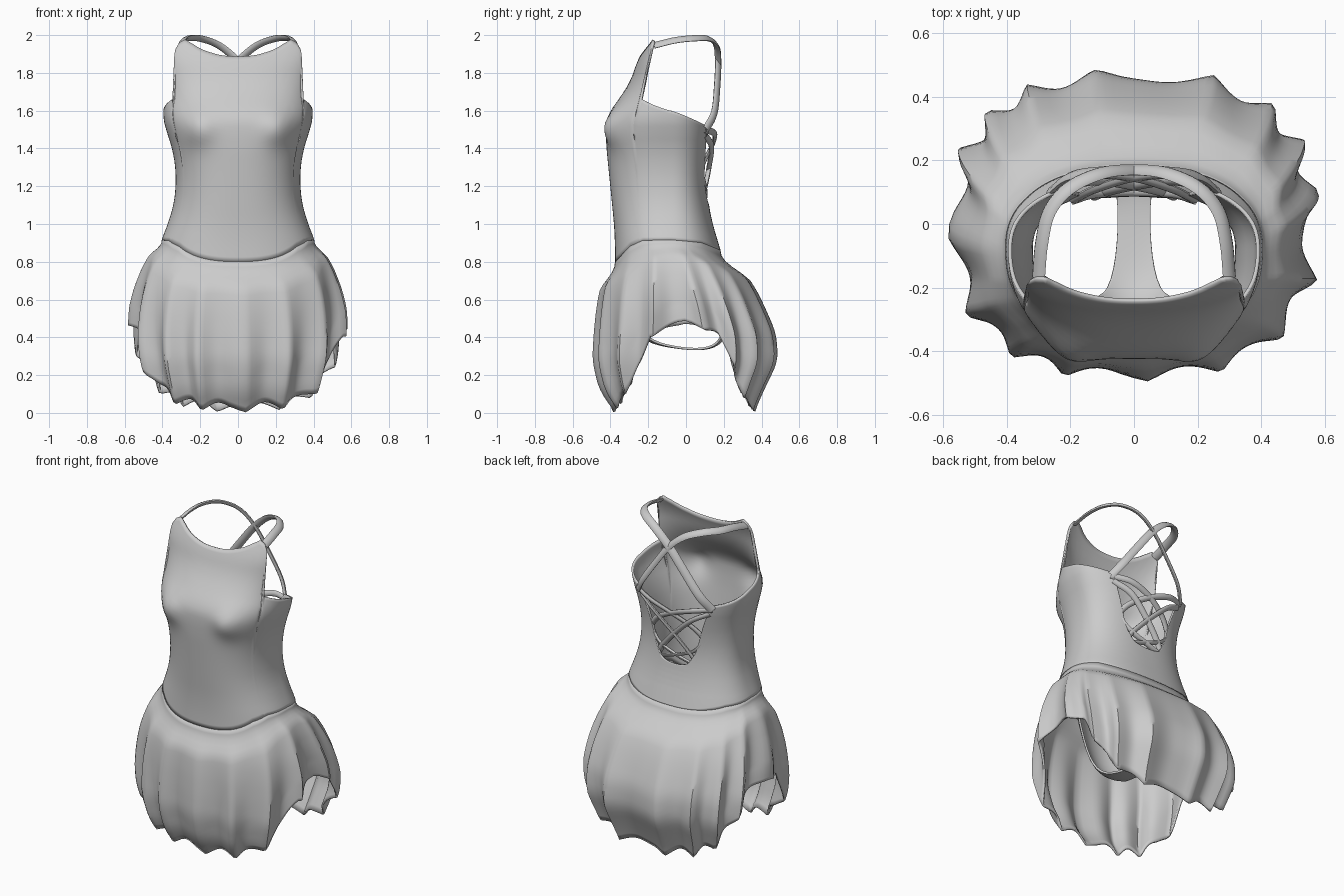
import bpy, bmesh, math
from mathutils import Vector

if "Cube" in bpy.data.objects:
    bpy.data.objects.remove(bpy.data.objects["Cube"])


def lerp_table(table, t):
    """Piecewise linear lookup: rows are (key, v1, v2, ...)."""
    if t <= table[0][0]:
        return table[0][1:]
    for a, b in zip(table, table[1:]):
        if t <= b[0]:
            f = (t - a[0]) / (b[0] - a[0])
            return tuple(p + (q - p) * f for p, q in zip(a[1:], b[1:]))
    return table[-1][1:]


def soft_table(table, t, r=0.035):
    rows = [lerp_table(table, t + d) for d in (-r, 0, r)]
    return [sum(c) / 3 for c in zip(*rows)]


def spow(v, e):
    return math.copysign(abs(v) ** e, v)


def grid_object(name, grid, closed=False, thick=0.012, subsurf=0, angle=40):
    """Skin a list of point rows; closed joins each row's ends."""
    bm = bmesh.new()
    vs = [[bm.verts.new(p) for p in row] for row in grid]
    n = len(grid[0])
    for r0, r1 in zip(vs, vs[1:]):
        for j in range(n if closed else n - 1):
            k = (j + 1) % n
            bm.faces.new((r0[j], r0[k], r1[k], r1[j]))
    bmesh.ops.recalc_face_normals(bm, faces=bm.faces)
    me = bpy.data.meshes.new(name)
    bm.to_mesh(me)
    bm.free()
    ob = bpy.data.objects.new(name, me)
    bpy.context.collection.objects.link(ob)
    if subsurf:
        m = ob.modifiers.new("smooth", 'SUBSURF')
        m.levels = m.render_levels = subsurf
    if thick:
        m = ob.modifiers.new("cloth", 'SOLIDIFY')
        m.thickness, m.offset = thick, 0
    bpy.ops.object.select_all(action='DESELECT')
    ob.select_set(True)
    bpy.context.view_layer.objects.active = ob
    bpy.ops.object.shade_smooth_by_angle(angle=math.radians(angle))
    return ob


# Profiles: z, half width, front y, back y, centre y
BODICE = [(0.75, .44, -.37, .21, -.08), (0.9, .405, -.37, .165, -.08),
          (1.0, .365, -.375, .135, -.08), (1.1, .335, -.385, .115, -.08),
          (1.2, .323, -.395, .105, -.08), (1.3, .325, -.405, .11, -.08),
          (1.4, .342, -.415, .125, -.08), (1.5, .375, -.42, .14, -.08),
          (1.57, .393, -.415, .14, -.08), (1.65, .385, -.355, .14, -.08),
          (1.75, .38, -.29, .14, -.11), (1.88, .385, -.245, .14, -.13),
          (2.0, .365, -.175, .14, -.11)]
SKIRT = [(0.0, .44, -.35, .34, 0), (0.12, .49, -.43, .39, 0),
         (0.28, .54, -.47, .465, 0), (0.42, .555, -.468, .46, 0),
         (0.55, .55, -.46, .41, -.01), (0.66, .53, -.445, .36, -.03),
         (0.78, .49, -.41, .28, -.05), (0.92, .41, -.37, .17, -.08)]
# Edge heights by s (+1 front, 0 side, -1 back)
SEAM = [(-1, .86), (-.6, .9), (0, .915), (.45, .912), (.7, .88), (.9, .825), (1, .80)]
TOP = [(-1, 1.10), (-.975, 1.12), (-.93, 1.2), (-.87, 1.36), (-.82, 1.48), (-.77, 1.525),
       (0, 1.6), (.5, 1.66), (.52, 1.92), (.6, 1.96), (.7, 1.975), (.81, 1.95),
       (.95, 1.905), (1, 1.885)]
HEM = [(0, .48), (.28, .41), (.42, .27), (.6, .14), (.8, .07), (1, .03)]


def ring_point(table, a, z, e):
    hw, yf, yb, yc = soft_table(table, z)
    s = math.sin(a)
    depth = (yc - yf) if s > 0 else (yb - yc)
    return Vector((hw * spow(math.cos(a), e), yc - depth * spow(s, e), z))


def body_point(a, z):
    p = ring_point(BODICE, a, z, 0.85)
    if math.sin(a) > 0:      # bust
        d = ((abs(p.x) - .21) / .085) ** 2 + ((z - 1.5) / .085) ** 2
        p.y -= 0.04 * math.exp(-d)
    return p


# Bodice: high front panel, low sides, open laced back
N, ROWS = 180, 44
angles = [2 * math.pi * j / N for j in range(N)]
rows = []
for i in range(ROWS + 1):
    row = []
    for a in angles:
        z0, z1 = lerp_table(SEAM, math.sin(a))[0], lerp_table(TOP, math.sin(a))[0]
        row.append(body_point(a, z0 + (z1 - z0) * i / ROWS))
    rows.append(row)
grid_object("bodice", rows, closed=True, angle=60)


# Pleated skirt with hem arched over the hips
def skirt_point(a, t):
    s = math.sin(a)
    wave = 1 - 2 * abs(math.sin(8 * (a + 0.07 * math.sin(3 * a + 1)) + 0.6))
    z0 = lerp_table(SEAM, s)[0]
    z1 = lerp_table(HEM, abs(s))[0] - 0.026 * wave * (0.4 + 0.6 * abs(s))
    z = z0 + (z1 - z0) * t
    p = ring_point(SKIRT, a, z, 0.85 - 0.12 * t)
    f = 1 + 0.055 * min(1, t * 1.3) * wave
    p.x, p.y = p.x * f, p.y * f
    k = min(1, t * 5)
    q = body_point(a, z0)
    q.z = z
    return q.lerp(p, k * k * (3 - 2 * k))


grid_object("skirt", [[skirt_point(a, i / 26) for a in angles] for i in range(27)],
            closed=True, angle=50)

# Brief under the skirt: y, z, half width, side y shift, side rise
BRIEF = [(-.35, .83, .39, .26, .06), (-.335, .65, .29, .17, .08), (-.3, .48, .15, .05, .04),
         (-.22, .375, .075, 0, .01), (-.06, .345, .05, 0, 0), (.1, .33, .05, 0, 0),
         (.2, .37, .08, 0, .01), (.25, .5, .18, -.06, .03), (.24, .66, .31, -.17, .07),
         (.18, .84, .39, -.22, .05)]
grid = []
for y, z, hw, dy, dz in BRIEF:
    grid.append([(hw * v, y + dy * v * v, z + dz * v * v)
                 for v in (k / 4 - 1 for k in range(9))])
grid_object("brief", grid, subsurf=2, angle=60)


# Straps and laces: flat rounded bands swept along a path
def band(name, pts, width, thick, side):
    pts = [Vector((x * side, y, z)) for x, y, z in pts]
    ext = [2 * pts[0] - pts[1]] + pts + [2 * pts[-1] - pts[-2]]
    path = []
    for p0, p1, p2, p3 in zip(ext, ext[1:], ext[2:], ext[3:]):
        for k in range(6):
            t = k / 6
            path.append(0.5 * (2 * p1 + (p2 - p0) * t + (2 * p0 - 5 * p1 + 4 * p2 - p3) * t ** 2
                               + (3 * p1 - p0 - 3 * p2 + p3) * t ** 3))
    path.append(pts[-1])
    rings = []
    for i, p in enumerate(path):
        tan = (path[min(i + 1, len(path) - 1)] - path[max(i - 1, 0)]).normalized()
        out = p - Vector((0, -.1, 1.55))
        wide = tan.cross(out).normalized()
        up = wide.cross(tan)
        rings.append([p + wide * width / 2 * math.cos(b) + up * thick / 2 * math.sin(b)
                      for b in (math.pi * k / 4 for k in range(8))])
    grid_object(name, rings, closed=True, thick=0, angle=60)


SHOULDER = [(.3, -.17, 1.945), (.29, -.06, 1.972), (.265, .04, 1.983), (.2, .115, 1.982),
            (.1, .16, 1.945), (0, .17, 1.86), (-.1, .165, 1.73), (-.2, .15, 1.59), (-.26, .105, 1.5)]
UPPER_LACE = [(-.26, .1, 1.5), (-.14, .15, 1.48), (0, .145, 1.43), (.12, .11, 1.36), (.19, .075, 1.28)]
LOWER_LACE = [(.24, .1, 1.47), (.13, .135, 1.41), (0, .12, 1.29), (-.09, .1, 1.19), (-.13, .085, 1.13)]
BASE_LACE = [(.19, .075, 1.28), (.12, .095, 1.2), (0, .1, 1.15), (-.1, .095, 1.12)]
for side, label in ((1, "right"), (-1, "left")):
    band("shoulder_strap_" + label, SHOULDER, .05, .022, side)
    band("upper_lace_" + label, UPPER_LACE, .036, .022, side)
    band("lower_lace_" + label, LOWER_LACE, .036, .022, side)
    band("base_lace_" + label, BASE_LACE, .032, .02, side)
